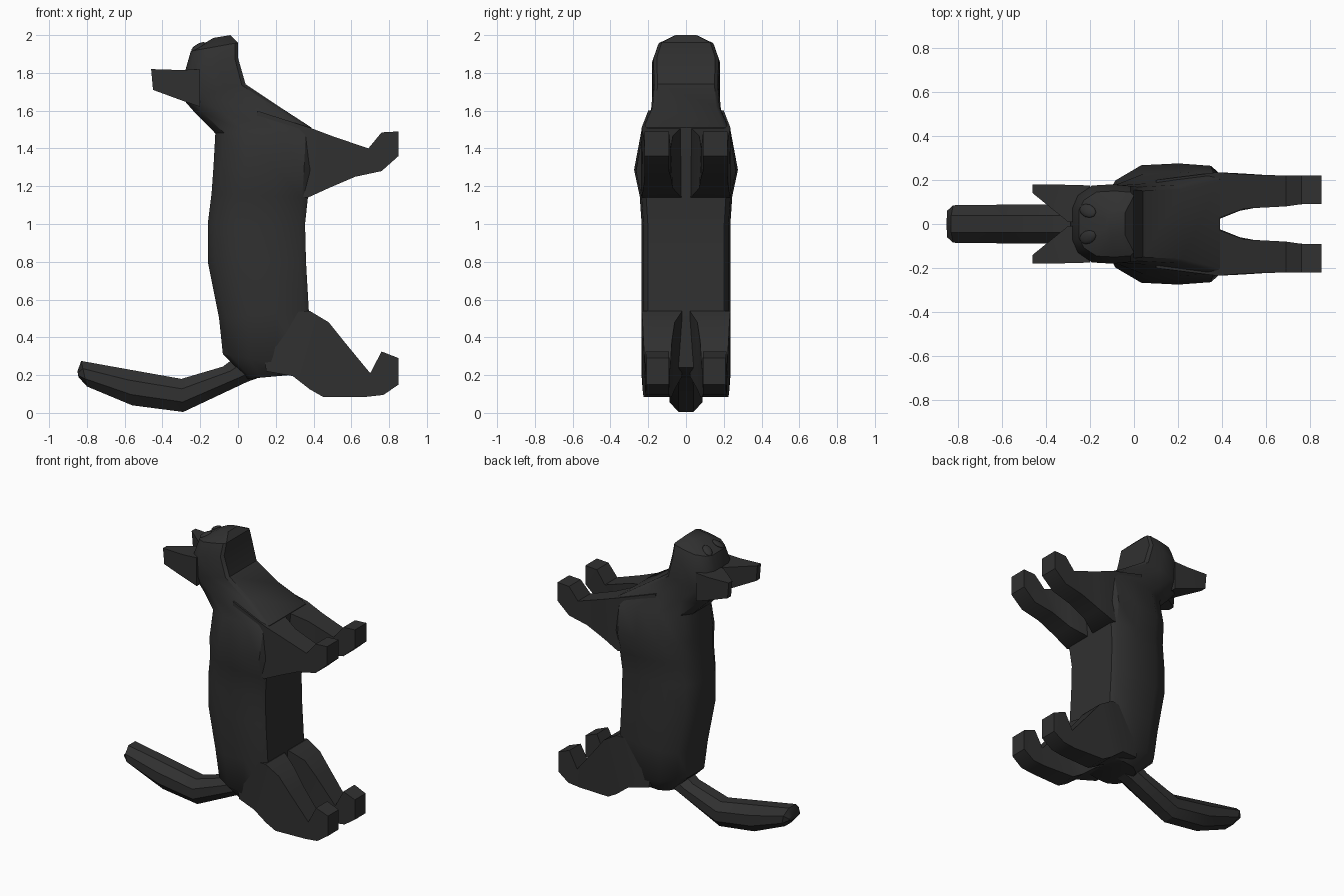
import bpy, bmesh, math

if "Cube" in bpy.data.objects:
    bpy.data.objects.remove(bpy.data.objects["Cube"], do_unlink=True)

fur = bpy.data.materials.new("charcoal fur")
fur.use_nodes = True
color = (0.03, 0.03, 0.03, 1)
fur.diffuse_color = color
bsdf = fur.node_tree.nodes["Principled BSDF"]
bsdf.inputs["Base Color"].default_value = color
bsdf.inputs["Roughness"].default_value = 0.8

# Half sections: position from first edge to second, and share of the half width
BODY = [(0, .42), (.09, .72), (.32, .97), (.65, 1), (.94, .96), (1, .86)]
BOX = [(0, 1), (1, 1)]
TAIL = [(0, .45), (.3, 1), (.7, 1), (1, .45)]


def finish(obj, angle):
    obj.data.materials.append(fur)
    bpy.ops.object.select_all(action='DESELECT')
    bpy.context.view_layer.objects.active = obj
    obj.select_set(True)
    bpy.ops.object.shade_smooth_by_angle(angle=math.radians(angle))


def loft(name, section, rings, side=1, angle=30):
    """Skin rings given as (x, z) of both edges and the y range."""
    bm = bmesh.new()
    outline = section + [(u, -v) for u, v in reversed(section)]
    loops = []
    for (ax, az), (bx, bz), y0, y1 in rings:
        mid, half = (y0 + y1) / 2, (y1 - y0) / 2
        loops.append([bm.verts.new((ax + (bx - ax) * u, side * (mid + half * v),
                                    az + (bz - az) * u)) for u, v in outline])
    n = len(outline)
    for low, high in zip(loops, loops[1:]):
        for i in range(n):
            j = (i + 1) % n
            bm.faces.new((low[i], low[j], high[j], high[i]))
    bm.faces.new(loops[0])
    bm.faces.new(loops[-1])
    bmesh.ops.recalc_face_normals(bm, faces=bm.faces)
    mesh = bpy.data.meshes.new(name)
    bm.to_mesh(mesh)
    bm.free()
    obj = bpy.data.objects.new(name, mesh)
    bpy.context.collection.objects.link(obj)
    finish(obj, angle)


def centred(rows):
    return [(a, b, -w, w) for a, b, w in rows]


# Torso, neck and head in one skin, rump to muzzle
loft("body", BODY, centred([
    ((.05, .18), (.27, .20), .14),
    ((-.08, .31), (.36, .24), .21),
    ((-.10, .50), (.375, .54), .235),
    ((-.16, .80), (.36, .80), .235),
    ((-.16, 1.0), (.355, 1.0), .235),
    ((-.14, 1.16), (.37, 1.14), .245),
    ((-.13, 1.30), (.38, 1.28), .275),
    ((-.12, 1.48), (.39, 1.51), .235),
    ((-.22, 1.58), (.22, 1.62), .185),
    ((-.29, 1.66), (.04, 1.74), .175),
    ((-.28, 1.81), (0, 1.88), .18),
    ((-.25, 1.915), (0, 1.96), .15),
    ((-.13, 1.985), (-.04, 2.0), .06)]), angle=35)

# Tail
loft("tail", TAIL, centred([
    ((.02, .32), (.12, .19), .08),
    ((-.08, .245), (.05, .165), .085),
    ((-.30, .18), (-.29, .005), .088),
    ((-.58, .23), (-.56, .04), .088),
    ((-.83, .275), (-.80, .14), .085),
    ((-.85, .22), (-.845, .19), .06)]))

for side, word in ((1, "back_side"), (-1, "near_side")):
    loft("front_leg_" + word, BOX, [
        ((.10, 1.60), (.10, 1.16), .03, .20),
        ((.38, 1.51), (.37, 1.14), .025, .235),
        ((.50, 1.465), (.48, 1.19), .07, .225),
        ((.69, 1.40), (.62, 1.25), .08, .22),
        ((.76, 1.485), (.76, 1.28), .09, .22),
        ((.85, 1.49), (.85, 1.36), .09, .22)], side)
    loft("hind_leg_" + word, BOX, [
        ((.10, .52), (.15, .22), .03, .20),
        ((.38, .54), (.29, .195), .02, .235),
        ((.48, .48), (.38, .125), .06, .23),
        ((.56, .38), (.45, .085), .075, .225),
        ((.70, .21), (.68, .085), .085, .215),
        ((.76, .325), (.77, .095), .09, .215),
        ((.85, .29), (.85, .15), .09, .21)], side)
    loft("ear_" + word, BOX, [
        ((-.20, 1.82), (-.20, 1.62), 0, .175),
        ((-.30, 1.815), (-.30, 1.655), .01, .178),
        ((-.46, 1.82), (-.45, 1.71), .14, .18)], side)
    # Almond eyes lying on the sloped face
    bpy.ops.mesh.primitive_uv_sphere_add(
        segments=10, ring_count=6, radius=1, location=(-.21, side * .06, 1.938),
        rotation=(0, -math.radians(30), side * math.radians(-25)))
    eye = bpy.context.object
    eye.name = "eye_" + word
    eye.scale = (.045, .03, .014)
    finish(eye, 40)
